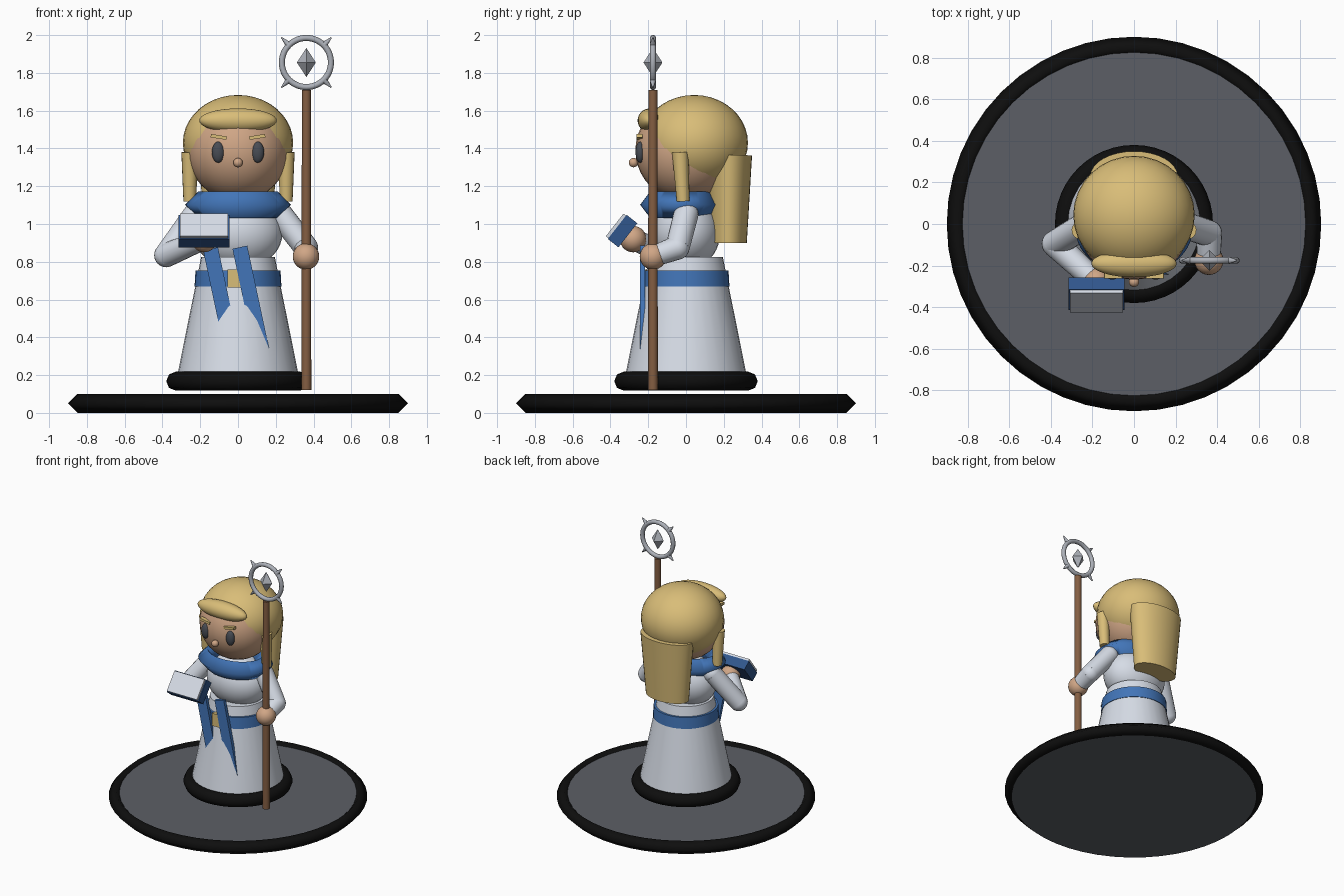
import bpy, math
from mathutils import Vector

if "Cube" in bpy.data.objects:
    bpy.data.objects.remove(bpy.data.objects["Cube"])


def mat(name, r, g, b):
    m = bpy.data.materials.new(name)
    lin = lambda c: (c / 255 / 12.92) if c < 10 else ((c / 255 + 0.055) / 1.055) ** 2.4
    m.diffuse_color = (lin(r), lin(g), lin(b), 1)
    m.use_nodes = True
    m.node_tree.nodes["Principled BSDF"].inputs["Base Color"].default_value = m.diffuse_color
    return m


BLACK = mat("black", 14, 14, 14)
STONE = mat("stone grey", 92, 95, 102)
WHITE = mat("white cloth", 214, 220, 230)
BLUE = mat("blue cloth", 66, 117, 184)
NAVY = mat("navy cover", 48, 86, 140)
GOLD = mat("blond gold", 217, 189, 120)
SKIN = mat("skin", 208, 166, 134)
WOOD = mat("brown wood", 132, 94, 66)
SILVER = mat("silver", 172, 176, 184)
EYE = mat("dark eye", 72, 76, 84)


def finish(name, m, angle=40):
    o = bpy.context.object
    o.name = name
    o.data.materials.append(m)
    bpy.ops.object.transform_apply(location=False, rotation=True, scale=True)
    if angle:
        bpy.ops.object.shade_smooth_by_angle(angle=math.radians(angle))
    return o


def ball(name, m, loc, r, seg=32, rings=20):
    bpy.ops.mesh.primitive_uv_sphere_add(segments=seg, ring_count=rings, radius=1, location=loc)
    bpy.context.object.scale = r if isinstance(r, tuple) else (r, r, r)
    return finish(name, m)


def cone(name, m, p0, p1, r0, r1, sides=32, scale=(1, 1, 1)):
    """Tapered cylinder from p0 to p1."""
    a, b = Vector(p0), Vector(p1)
    bpy.ops.mesh.primitive_cone_add(vertices=sides, radius1=r0, radius2=r1,
                                    depth=(b - a).length, location=(a + b) / 2)
    o = bpy.context.object
    o.rotation_euler = (b - a).to_track_quat('Z', 'Y').to_euler()
    o.scale = scale
    return finish(name, m)


def box(name, m, loc, size, rot=(0, 0, 0)):
    bpy.ops.mesh.primitive_cube_add(size=1, location=loc, rotation=rot)
    bpy.context.object.scale = size
    return finish(name, m, 0)


def ring(name, m, loc, major, minor, sides, rot=(0, 0, 0), scale=(1, 1, 1), angle=40):
    bpy.ops.mesh.primitive_torus_add(major_radius=major, minor_radius=minor, major_segments=48,
                                     minor_segments=sides, location=loc, rotation=rot)
    bpy.context.object.scale = scale
    return finish(name, m, angle)


# Stand
cone("stand_disc", STONE, (0, 0, 0), (0, 0, 0.075), 0.85, 0.825, 48)
ring("stand_rim", BLACK, (0, 0, 0.05), 0.85, 0.05, 4, angle=95)

# Robe
ring("robe_hem", BLACK, (0, 0, 0.168), 0.33, 0.05, 8, angle=60)
cone("robe_skirt", WHITE, (0, 0, 0.13), (0, 0, 0.825), 0.335, 0.195)
ball("torso", WHITE, (0, 0, 0.95), (0.235, 0.18, 0.19))
cone("belt", BLUE, (0, 0, 0.67), (0, 0, 0.755), 0.23, 0.225)
box("belt_buckle", GOLD, (0, -0.222, 0.712), (0.11, 0.03, 0.095))
for n, x, z in (("a", -0.087, 0.594), ("b", 0.068, 0.603)):
    box("sash_" + n, BLUE, (x, -0.23, z), (0.08, 0.025, 0.56), (0, math.radians(-12), 0))
ring("collar", BLUE, (0, -0.03, 1.102), 0.21, 0.07, 4, scale=(1, 0.76, 1), angle=95)

# Head and face
ball("head", SKIN, (0, 0, 1.39), 0.268)
ball("nose", SKIN, (0, -0.278, 1.325), 0.025, 16, 10)
for s, n in ((-1, "right"), (1, "left")):
    ball("eye_" + n, EYE, (s * 0.105, -0.243, 1.38), (0.033, 0.024, 0.056), 20, 12)
    box("brow_" + n, GOLD, (s * 0.102, -0.246, 1.461), (0.085, 0.03, 0.018),
        (0, s * math.radians(-9), 0))
    cone("side_lock_" + n, GOLD, (s * 0.255, -0.015, 1.12), (s * 0.256, -0.03, 1.38),
         0.034, 0.044, 16)

# Hair
ball("hair_cap", GOLD, (0, 0.043, 1.43), (0.292, 0.285, 0.253))
ball("fringe", GOLD, (0, -0.19, 1.548), (0.205, 0.066, 0.064))
cone("back_hair", GOLD, (0, 0.225, 0.9), (0, 0.23, 1.365), 0.17, 0.21, 32, (1, 0.57, 1))

# Arms and hands
HAND_L, HAND_R = (0.36, -0.175, 0.828), (-0.18, -0.28, 0.92)
for n, shoulder, elbow, hand in (
        ("left", (0.225, 0, 1.05), (0.36, -0.045, 0.875), HAND_L),
        ("right", (-0.225, 0, 1.05), (-0.38, -0.095, 0.835), HAND_R)):
    cone("upper_arm_" + n, WHITE, shoulder, elbow, 0.066, 0.064, 20)
    cone("forearm_" + n, WHITE, elbow, hand, 0.064, 0.055, 20)
    ball("shoulder_" + n, WHITE, shoulder, 0.066, 20, 12)
    ball("elbow_" + n, WHITE, elbow, 0.064, 20, 12)
    ball("hand_" + n, SKIN, hand, 0.07, 24, 14)

# Book, tilted back
tilt = math.radians(-38)
normal = Vector((0, -math.cos(tilt), -math.sin(tilt)))
centre = Vector((-0.18, -0.343, 0.968))
box("book_cover", NAVY, centre - normal * 0.009, (0.27, 0.072, 0.162), (tilt, 0, 0))
box("book_pages", WHITE, centre + normal * 0.034, (0.255, 0.02, 0.152), (tilt, 0, 0))

# Staff
SX, SY, SZ = 0.362, -0.175, 1.855
cone("staff_pole", WOOD, (SX, SY, 0.12), (SX, SY, 1.71), 0.026, 0.024, 16)
ring("staff_ring", SILVER, (SX, SY, SZ), 0.13, 0.016, 10, (math.pi / 2, 0, 0), angle=60)
for i in range(4):
    a = math.pi / 4 + i * math.pi / 2
    d = Vector((math.cos(a), 0, math.sin(a)))
    c = Vector((SX, SY, SZ))
    cone(f"staff_spike_{i + 1}", SILVER, c + d * 0.135, c + d * 0.187, 0.017, 0.003, 10)
for s, n in ((1, "top"), (-1, "bottom")):
    cone("staff_gem_" + n, SILVER, (SX, SY, SZ), (SX, SY, SZ + s * 0.077), 0.05, 0, 4)
